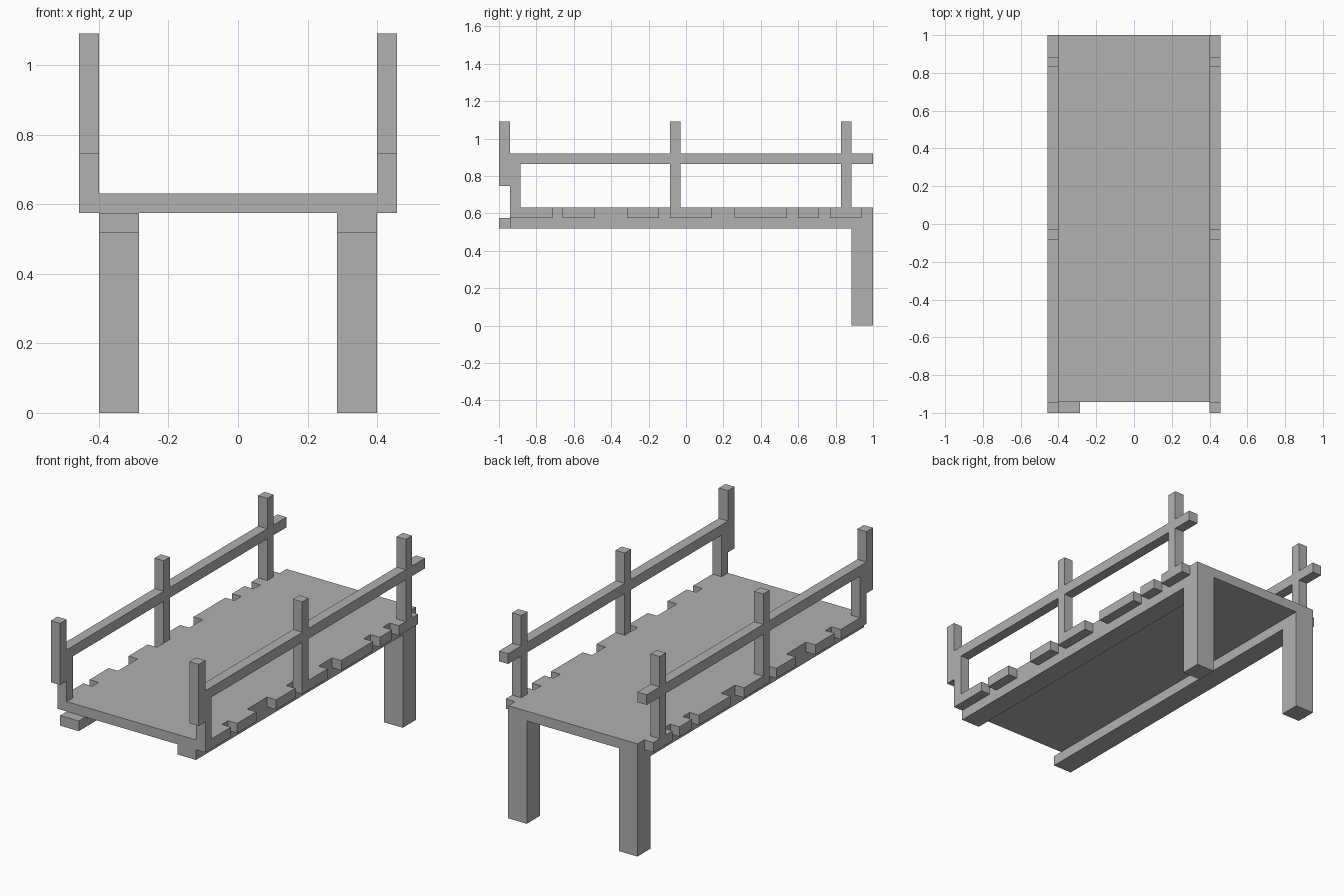
import bpy

cube = bpy.data.objects.get("Cube")
if cube:
    bpy.data.objects.remove(cube, do_unlink=True)

# Single plain material
grey = bpy.data.materials.new("plain_grey")
grey.use_nodes = True
colour = (0.44, 0.44, 0.44, 1)
grey.diffuse_color = colour
grey.node_tree.nodes["Principled BSDF"].inputs["Base Color"].default_value = colour


def box(name, x, y, z):
    """Box spanning the given (low, high) ranges."""
    spans = (sorted(x), y, z)
    bpy.ops.mesh.primitive_cube_add(size=1, location=[(a + b) / 2 for a, b in spans])
    obj = bpy.context.object
    obj.name = name
    obj.scale = [b - a for a, b in spans]
    bpy.ops.object.transform_apply(location=False, rotation=False, scale=True)
    obj.data.materials.append(grey)
    return obj


# Main levels and widths
FRONT, BACK = -0.942, 1.0
BEAM_Z, DECK_Z, TOP_Z = 0.518, 0.575, 0.63
RAIL_LOW, RAIL_HIGH, POST_TOP = 0.863, 0.92, 1.09
INNER, EDGE, OUTER = 0.285, 0.40, 0.457
LEG_Y = 0.885

BLOCKS = [(-0.885, -0.715), (-0.66, -0.49), (-0.315, -0.145), (-0.085, 0.14),
          (0.26, 0.54), (0.60, 0.71), (0.77, 0.94)]
POSTS = [(-0.085, -0.03), (0.83, 0.885)]
RAILS = [(-0.885, -0.085), (-0.03, 0.83), (0.885, BACK)]

# Deck
box("deck", (-EDGE, EDGE), (FRONT, BACK), (DECK_Z, TOP_Z))

for label, side in (("left", 1), ("right", -1)):
    under = (side * INNER, side * EDGE)
    outside = (side * EDGE, side * OUTER)

    # Back leg and the beam under the deck, longer on the right
    box(f"{label}_leg", under, (LEG_Y, BACK), (0, DECK_Z))
    beam_front = FRONT if side > 0 else -BACK
    box(f"{label}_beam", under, (beam_front, LEG_Y), (BEAM_Z, DECK_Z))

    # Uneven plank ends along the deck edge
    for y in BLOCKS:
        box(f"{label}_plank_end", outside, y, (DECK_Z, TOP_Z))

    # Front post in two offset pieces
    box(f"{label}_front_post_lower", outside, (FRONT, -LEG_Y), (DECK_Z, RAIL_HIGH))
    box(f"{label}_front_post_upper", outside, (-BACK, FRONT), (0.745, POST_TOP))

    # Other posts and the handrail between them
    for y in POSTS:
        box(f"{label}_post", outside, y, (TOP_Z, POST_TOP))
    for y in RAILS:
        box(f"{label}_handrail", outside, y, (RAIL_LOW, RAIL_HIGH))
